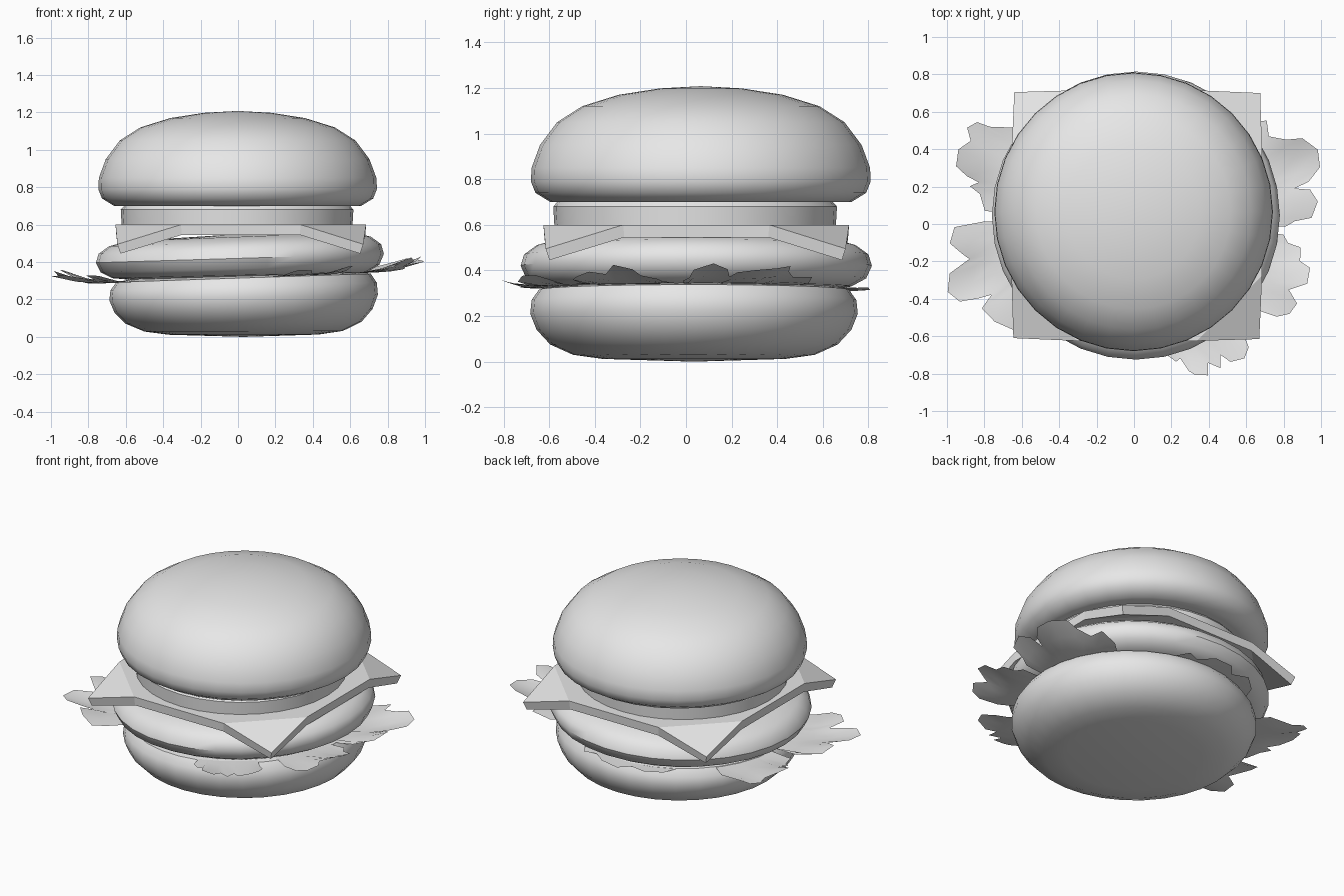
import bpy, bmesh, math
from mathutils import Vector

cube = bpy.data.objects.get("Cube")
if cube:
    bpy.data.objects.remove(cube, do_unlink=True)

grey = bpy.data.materials.new("plain grey")
grey.use_nodes = True
grey.diffuse_color = (0.8, 0.8, 0.8, 1)
grey.node_tree.nodes["Principled BSDF"].inputs["Base Color"].default_value = grey.diffuse_color


def finish(bm, name, smooth_angle=None):
    """Turn a bmesh into a named object in the shared material."""
    bmesh.ops.recalc_face_normals(bm, faces=bm.faces)
    mesh = bpy.data.meshes.new(name)
    bm.to_mesh(mesh)
    bm.free()
    mesh.materials.append(grey)
    obj = bpy.data.objects.new(name, mesh)
    bpy.context.collection.objects.link(obj)
    if smooth_angle:
        bpy.ops.object.select_all(action='DESELECT')
        obj.select_set(True)
        bpy.context.view_layer.objects.active = obj
        bpy.ops.object.shade_smooth_by_angle(angle=math.radians(smooth_angle))
    return obj


def lathe(name, profile, centre, tilt=0.0, segments=32):
    """Spin a radius/height profile; tilt lifts the +x side in proportion to height."""
    bm = bmesh.new()
    verts = [bm.verts.new((r, 0, z)) for r, z in profile]
    edges = [bm.edges.new(pair) for pair in zip(verts, verts[1:])]
    bmesh.ops.spin(bm, geom=verts + edges, angle=math.tau, steps=segments,
                   axis=(0, 0, 1), cent=(0, 0, 0))
    bmesh.ops.remove_doubles(bm, verts=bm.verts, dist=0.001)
    top = max(z for r, z in profile)
    for v in bm.verts:
        v.co.z += tilt * v.co.x * v.co.z / top
        v.co += Vector((*centre, 0))
    return finish(bm, name, 40)


# Buns, patty and tomato slice
lathe("bottom_bun", [(0, 0), (0.4, 0.012), (0.53, 0.03), (0.63, 0.075), (0.69, 0.14), (0.718, 0.21),
                     (0.712, 0.27), (0.68, 0.315), (0.6, 0.33), (0, 0.33)], (0.03, 0.035), 0.035)
lathe("patty", [(0, 0.31), (0.55, 0.315), (0.68, 0.33), (0.745, 0.365), (0.77, 0.42),
                (0.755, 0.47), (0.7, 0.51), (0.6, 0.535), (0, 0.55)], (0.01, 0.045), 0.04)
lathe("tomato_slice", [(0, 0.56), (0.615, 0.56), (0.622, 0.68), (0.6, 0.705), (0, 0.71)], (-0.005, 0.04))
lathe("top_bun", [(0, 0.71), (0.62, 0.7), (0.66, 0.7), (0.725, 0.74), (0.745, 0.79), (0.742, 0.85),
                  (0.705, 0.95), (0.63, 1.05), (0.52, 1.12), (0.36, 1.17), (0.18, 1.198), (0, 1.208)],
      (-0.002, 0.065))

# Cheese: a flat octagon with four corner flaps folded down
bm = bmesh.new()
flat, flaps = [], []
for i in range(4):
    turn = math.pi / 2 * i
    def place(x, y, z):
        c, s = math.cos(turn), math.sin(turn)
        return bm.verts.new((x * c - y * s + 0.015, x * s + y * c + 0.045, z))
    a, b = place(0.67, 0.32, 0.6), place(0.32, 0.67, 0.6)
    flat += [a, b]
    flaps.append((a, place(0.66, 0.655, 0.495), b))
bm.faces.new(flat)
for flap in flaps:
    bm.faces.new(flap)
cheese = finish(bm, "cheese_slice")
thick = cheese.modifiers.new("thickness", 'SOLIDIFY')
thick.thickness = 0.055

# Lettuce: frilly sheets described by angle (degrees) and outer radius
leaves = {
    "lettuce_right_front": [(179, .8), (181, .96), (186, .99), (190, .93), (192, .9), (195, 1.02), (200, 1.06),
                            (204, 1.02), (205.6, .92), (206.4, .85), (209, .93), (215, .91), (221, .86)],
    "lettuce_right_back": [(140, .8), (146, .93), (147, 1), (150, 1.03), (153, .98), (157, 1.02), (162, 1.0),
                           (164, .93), (165, .86), (167, .9), (169, .84), (175, .8)],
    "lettuce_left_back": [(-1, .81), (1, .86), (2, .95), (7, .99), (11, .96), (12.5, .88), (13.6, .96), (17, 1.04),
                          (22, 1.06), (27, 1.01), (29, .93), (33, .86), (38, .9), (42, .8)],
    "lettuce_left_front": [(-35, .8), (-33, .91), (-30, .96), (-26, .97), (-23, .9), (-19, .98), (-14, .97),
                           (-12.6, .91), (-8, .9), (-7, .83), (-4, .8)],
    "lettuce_front": [(-76, .72), (-73, .77), (-71, .76), (-69.5, .84), (-68, .87), (-64, .9), (-62, .84), (-59, .9),
                      (-56.5, .84), (-55, .9), (-50.6, .93), (-47, .9), (-45, .82)],
    "lettuce_back": [(70, .72), (75, .78), (80, .74), (87, .8), (95, .81), (100, .75), (107, .8), (115, .76), (120, .7)],
}
rings = 5
for name, outline in leaves.items():
    bm = bmesh.new()
    rows = []
    for degrees, outer in outline:
        a = math.radians(degrees)
        row = []
        for k in range(rings):
            r = 0.5 + (outer - 0.5) * k / (rings - 1)
            x, y = r * math.cos(a), r * math.sin(a)
            curl = max(0, r - 0.75)
            z = 0.315 + 0.04 * x + curl * (0.1 + 0.1 * math.sin(a * 14)) + curl ** 2 * 0.5
            row.append(bm.verts.new((x, y, z)))
        rows.append(row)
    for one, two in zip(rows, rows[1:]):
        for k in range(rings - 1):
            bm.faces.new((one[k], one[k + 1], two[k + 1], two[k]))
    finish(bm, name, 40)
